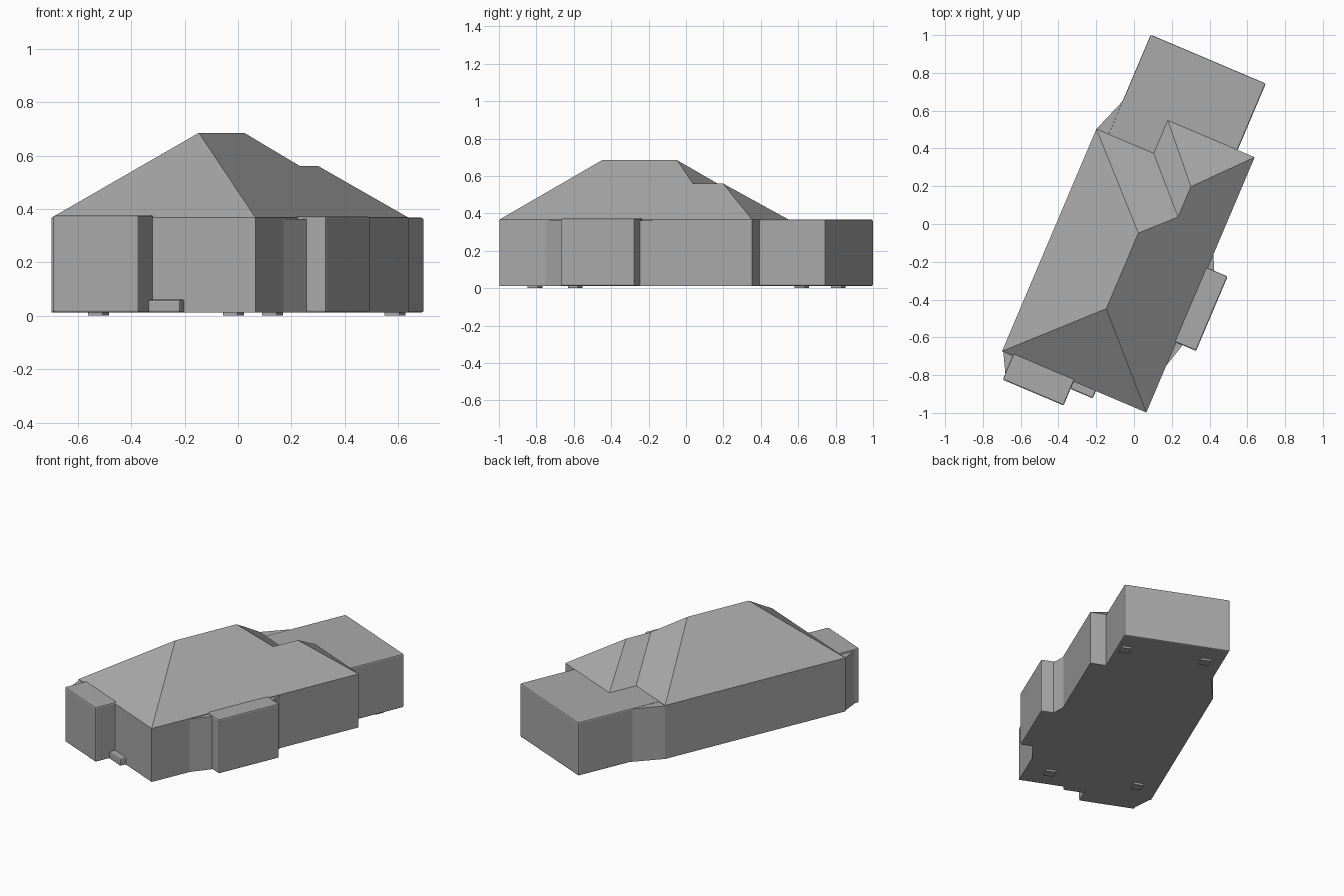
import bpy
import bmesh
import math
from mathutils import Matrix

if "Cube" in bpy.data.objects:
    bpy.data.objects.remove(bpy.data.objects["Cube"], do_unlink=True)

FLOOR, EAVE, LOW_RIDGE, RIDGE = 0.012, 0.367, 0.56, 0.685
TURN = Matrix.Rotation(math.radians(-23), 4, "Z")   # house stands askew to the axes

plaster = bpy.data.materials.new("plain grey")
plaster.use_nodes = True
GREY = (0.4, 0.4, 0.4, 1)
plaster.diffuse_color = GREY
plaster.node_tree.nodes["Principled BSDF"].inputs["Base Color"].default_value = GREY


def finish(name, bm, bevel=0.0):
    """Turn a mesh into a placed, coloured object."""
    bmesh.ops.recalc_face_normals(bm, faces=bm.faces)
    mesh = bpy.data.meshes.new(name)
    bm.to_mesh(mesh)
    bm.free()
    mesh.materials.append(plaster)
    obj = bpy.data.objects.new(name, mesh)
    bpy.context.collection.objects.link(obj)
    obj.matrix_world = TURN
    if bevel:
        mod = obj.modifiers.new("soft edges", "BEVEL")
        mod.width, mod.segments = bevel, 2
    return obj


def prism(name, outline, bottom=FLOOR, top=EAVE, bevel=0.008):
    """Upright block over a plan outline."""
    bm = bmesh.new()
    base = bm.faces.new([bm.verts.new((x, y, bottom)) for x, y in outline])
    up = bmesh.ops.extrude_face_region(bm, geom=[base])["geom"]
    verts = [g for g in up if isinstance(g, bmesh.types.BMVert)]
    bmesh.ops.translate(bm, verts=verts, vec=(0, 0, top - bottom))
    return finish(name, bm, bevel)


def block(name, x0, x1, y0, y1, **kw):
    return prism(name, [(x0, y0), (x1, y0), (x1, y1), (x0, y1)], **kw)


# Main L-shaped house, walls up to the eaves
plan = [(-0.38, -0.893), (0.45, -0.893), (0.45, 0.575),
        (-0.05, 0.575), (-0.05, 0.385), (-0.38, 0.385)]
prism("house_walls", plan, bevel=0.0)

# Hipped roof: high ridge, lower ridge on the rear part, one valley between
bm = bmesh.new()
a, b, c, d, e, f = [bm.verts.new((x, y, EAVE)) for x, y in plan]
front_peak = bm.verts.new((0.04, -0.47, RIDGE))
back_peak = bm.verts.new((0.04, -0.035, RIDGE))
low_front = bm.verts.new((0.2, 0.125, LOW_RIDGE))
low_back = bm.verts.new((0.2, 0.30, LOW_RIDGE))
for face in [(a, b, front_peak),
             (b, c, low_back, low_front, back_peak, front_peak),
             (c, d, low_back),
             (d, e, low_front, low_back),
             (e, f, back_peak, low_front),
             (f, a, front_peak, back_peak)]:
    bm.faces.new(face)
finish("hipped_roof", bm)

# Flat-roofed additions
block("rear_wing", -0.31, 0.352, 0.3, 0.957)
block("front_room", -0.318, 0.032, -1.03, -0.8, top=0.375)
block("side_bay", 0.4, 0.565, -0.49, -0.062, top=0.372)

# Small fillets where the additions meet the house
prism("rear_wing_corner", [(-0.38, 0.385), (-0.3, 0.385), (-0.3, 0.6)], top=EAVE - 0.004, bevel=0)
prism("front_room_corner", [(-0.38, -0.88), (-0.315, -1.0), (-0.3, -0.88)], top=EAVE - 0.004, bevel=0)
prism("side_bay_front_corner", [(0.44, -0.66), (0.49, -0.48), (0.44, -0.48)], top=EAVE - 0.004, bevel=0)
prism("side_bay_back_corner", [(0.44, -0.07), (0.49, -0.07), (0.44, 0.04)], top=EAVE - 0.004, bevel=0)

# Doorstep and footings under the floor
block("doorstep", 0.03, 0.16, -0.935, -0.88, top=0.06)
for i, (x, y) in enumerate([(-0.25, -0.75), (0.3, -0.75), (0.3, 0.8), (-0.2, 0.8)]):
    block("footing_%d" % (i + 1), x - 0.03, x + 0.03, y - 0.03, y + 0.03,
          bottom=0.0, top=0.02, bevel=0)
